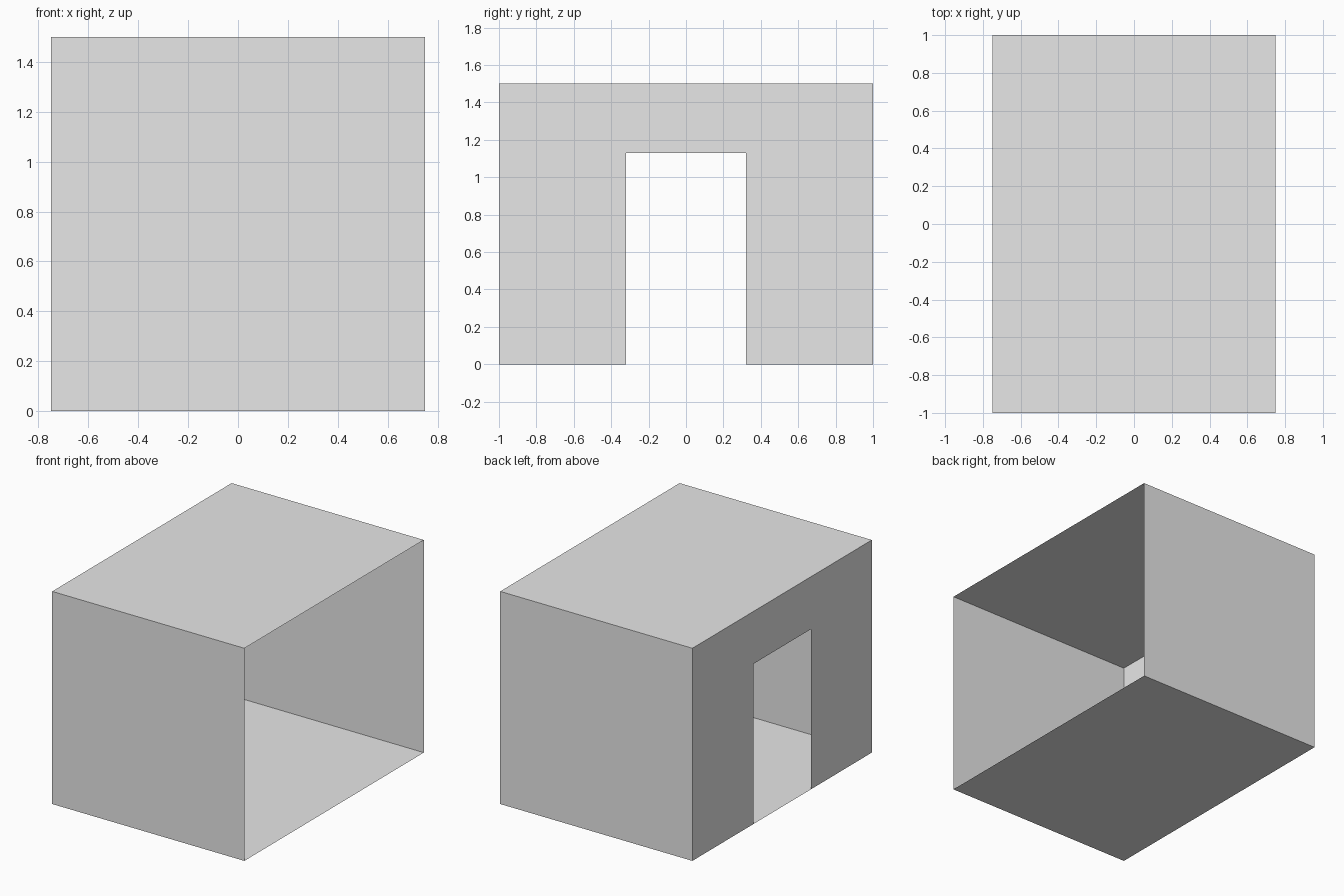
import bpy

W, D, H = 0.75, 1.0, 1.5      # half width, half depth, height
DOOR_W, DOOR_H = 0.32, 1.13   # half width and height of the doorway

if "Cube" in bpy.data.objects:
    bpy.data.objects.remove(bpy.data.objects["Cube"])

grey = bpy.data.materials.new("light_grey")
grey.use_nodes = True
colour = (0.8, 0.8, 0.8, 1.0)
grey.diffuse_color = colour
grey.node_tree.nodes["Principled BSDF"].inputs["Base Color"].default_value = colour


def sheet(name, outline):
    """Single flat panel from its outline."""
    mesh = bpy.data.meshes.new(name)
    mesh.from_pydata(outline, [], [range(len(outline))])
    mesh.materials.append(grey)
    obj = bpy.data.objects.new(name, mesh)
    bpy.context.collection.objects.link(obj)


# Floor (facing down) and roof (facing up)
corners = [(-W, -D), (W, -D), (W, D), (-W, D)]
sheet("floor", [(x, y, 0) for x, y in reversed(corners)])
sheet("roof", [(x, y, H) for x, y in corners])

# Solid end walls, facing outwards
for name, s in (("front_wall", -1), ("back_wall", 1)):
    sheet(name, [(s * W, s * D, 0), (-s * W, s * D, 0),
                 (-s * W, s * D, H), (s * W, s * D, H)])

# Side wall with a doorway down to the floor; the opposite side stays open
half = [(DOOR_W, 0), (D, 0), (D, H)]
profile = [(DOOR_W, DOOR_H)] + half
profile += [(-y, z) for y, z in reversed(profile)]
sheet("doorway_wall", [(-W, y, z) for y, z in reversed(profile)])
